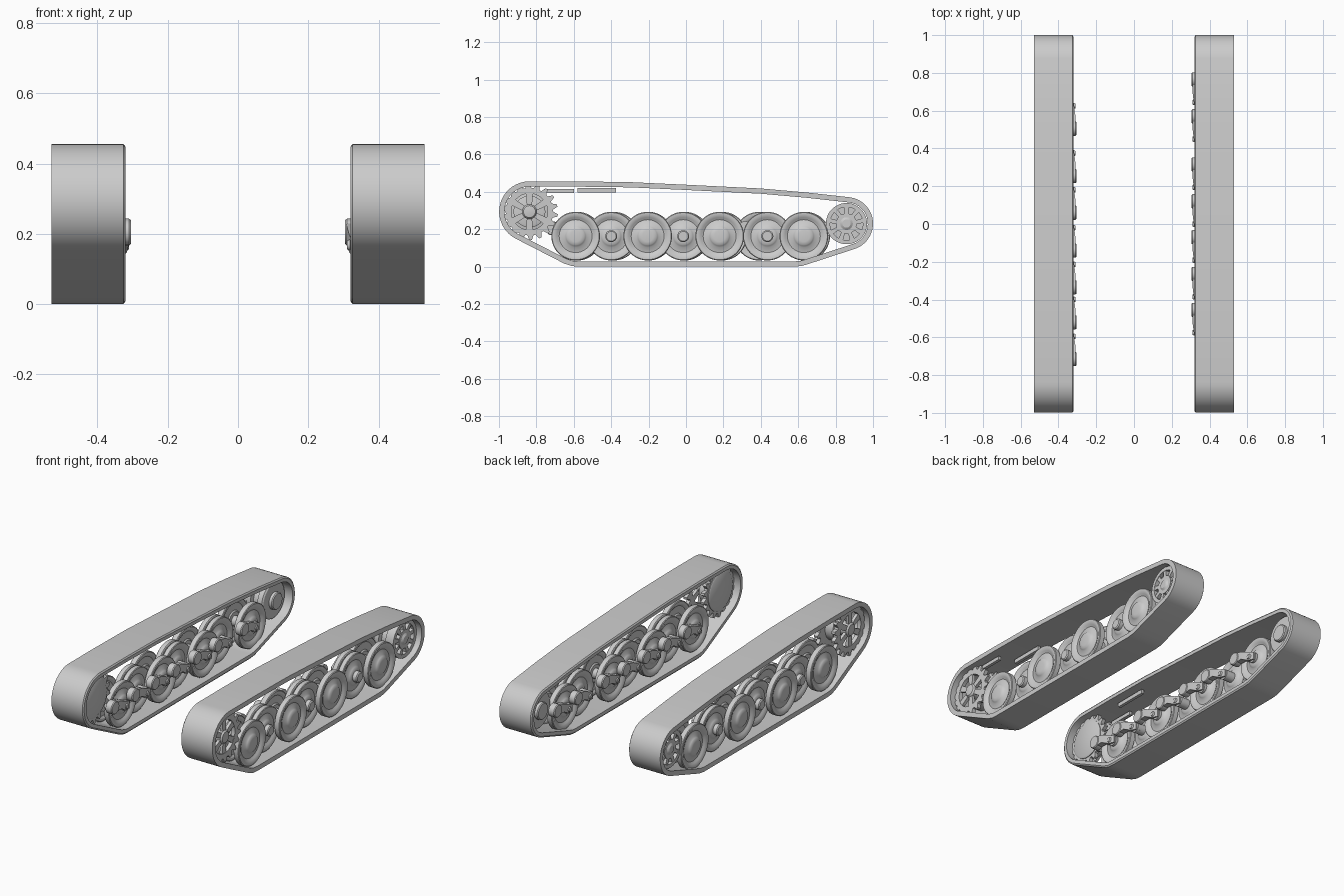
import bpy
import bmesh
from math import sin, cos, pi, radians
from mathutils import Vector

cube = bpy.data.objects.get("Cube")
if cube:
    bpy.data.objects.remove(cube)

grey = bpy.data.materials.new("track grey")
grey.use_nodes = True
colour = (0.6, 0.6, 0.6, 1)
grey.diffuse_color = colour
grey.node_tree.nodes["Principled BSDF"].inputs["Base Color"].default_value = colour


def loft(name, rings, closed=False):
    """Skin a row of equal cross-sections, capped unless the row is closed."""
    bm = bmesh.new()
    rows = [[bm.verts.new(p) for p in ring] for ring in rings]
    n = len(rows[0])
    pairs = list(zip(rows, rows[1:]))
    if closed:
        pairs.append((rows[-1], rows[0]))
    else:
        bm.faces.new(rows[0])
        bm.faces.new(rows[-1])
    for a, b in pairs:
        for i in range(n):
            j = (i + 1) % n
            bm.faces.new((a[i], a[j], b[j], b[i]))
    bmesh.ops.recalc_face_normals(bm, faces=bm.faces)
    mesh = bpy.data.meshes.new(name)
    bm.to_mesh(mesh)
    bm.free()
    mesh.materials.append(grey)
    ob = bpy.data.objects.new(name, mesh)
    bpy.context.collection.objects.link(ob)
    bpy.ops.object.select_all(action="DESELECT")
    ob.select_set(True)
    bpy.context.view_layer.objects.active = ob
    bpy.ops.object.shade_smooth_by_angle(angle=radians(32))
    return ob


def lathe(name, s, y, z, profile, sides=40):
    """Turn (x, radius) pairs about a cross axle."""
    loft(name, [[(s * x, y + r * cos(2 * pi * i / sides), z + r * sin(2 * pi * i / sides))
                 for i in range(sides)] for x, r in profile])


def ring_plate(name, s, y, z, x0, x1, inner, outers):
    """Flat ring whose outer radius follows the list, so it can carry teeth."""
    rings = []
    for i, r in enumerate(outers):
        c, d = cos(2 * pi * i / len(outers)), sin(2 * pi * i / len(outers))
        rings.append([(s * x, y + q * c, z + q * d)
                      for x, q in ((x0, inner), (x0, r), (x1, r), (x1, inner))])
    loft(name, rings, closed=True)


def spokes(name, s, y, z, x0, x1, r0, r1, w0, w1, count):
    for k in range(count):
        a = 2 * pi * k / count + pi / 2
        rings = []
        for r, w in ((r0, w0), (r1, w1)):
            rings.append([(s * x, y + r * cos(a) - t * sin(a), z + r * sin(a) + t * cos(a))
                          for x, t in ((x0, -w), (x1, -w), (x1, w), (x0, w))])
        loft(name, rings)


def bar(name, s, sections):
    """Box beam through (x, y, z, half width, half height) stations."""
    loft(name, [[(s * (x + i * w), y, z + j * h)
                 for i, j in ((-1, -1), (1, -1), (1, 1), (-1, 1))]
                for x, y, z, w, h in sections])


SPROCKET = (-0.837, 0.294)
IDLER = (0.858, 0.23)
AXLE_Z = 0.163


def arc(centre, radius, start, end, steps):
    return [Vector((centre[0] + radius * cos(radians(start + (end - start) * i / steps)),
                    centre[1] + radius * sin(radians(start + (end - start) * i / steps))))
            for i in range(steps + 1)]


def track_band(s):
    path = arc(SPROCKET, 0.162, 90, 243, 18)
    path += [Vector(p) for p in ((-0.65, 0.016), (-0.61, 0.003), (-0.57, 0), (0.58, 0),
                                 (0.62, 0.004), (0.66, 0.016))]
    path += arc(IDLER, 0.142, -71, 82, 18)
    path += [Vector(p) for p in ((0.65, 0.396), (0.4, 0.418), (0, 0.438),
                                 (-0.3, 0.452), (-0.6, 0.456))]
    rings = []
    for i, p in enumerate(path):
        a = (p - path[i - 1]).normalized()
        b = (path[(i + 1) % len(path)] - p).normalized()
        t = (a + b).normalized()
        inward = Vector((-t.y, t.x))
        section = ((0.32, 0.028), (0.32, 0.008), (0.326, 0), (0.53, 0), (0.53, 0.028))
        rings.append([(s * x, *(p + inward * d)) for x, d in section])
    loft("track_band", rings, closed=True)


def wheel(s, y, inner_x, outer_x):
    """One dished disc; outer_x is the side carrying the hub."""
    d = outer_x - inner_x
    stations = ((0, 0.05), (0.18, 0.058), (0.22, 0.1), (0, 0.112), (0, 0.125), (0.1, 0.13),
                (0.9, 0.13), (1, 0.126), (1, 0.112), (0.8, 0.1), (0.62, 0.088),
                (0.8, 0.06), (0.98, 0.052), (1.12, 0.046), (1.2, 0.03))
    lathe("road_wheel", s, y, AXLE_Z, [(inner_x + f * d, r) for f, r in stations], 48)


def swing_arm(s, y, direction):
    pivot = y + direction * 0.135
    bar("swing_arm", s, [(0.337, y - direction * 0.02, AXLE_Z, 0.015, 0.022),
                         (0.335, y + direction * 0.02, AXLE_Z + 0.01, 0.019, 0.026),
                         (0.328, y + direction * 0.075, 0.2, 0.019, 0.024),
                         (0.326, pivot, 0.205, 0.016, 0.03)])
    lathe("arm_pivot", s, pivot, 0.205, [(0.305, 0.034), (0.31, 0.038), (0.345, 0.038)], 20)
    lathe("arm_axle_cap", s, y + direction * 0.015, AXLE_Z + 0.005,
          [(0.31, 0.012), (0.318, 0.016), (0.34, 0.016)], 12)


def sprocket(s):
    y, z = SPROCKET
    teeth = [0.127, 0.127, 0.152, 0.152] * 18
    ring_plate("sprocket_outer_ring", s, y, z, 0.475, 0.498, 0.097, teeth)
    ring_plate("sprocket_inner_ring", s, y, z, 0.362, 0.385, 0.06, teeth)
    spokes("sprocket_spoke", s, y, z, 0.478, 0.496, 0.025, 0.104, 0.013, 0.019, 6)
    lathe("sprocket_hub", s, y, z, [(0.42, 0.04), (0.495, 0.04), (0.505, 0.032), (0.508, 0.012)], 24)
    lathe("sprocket_drum", s, y, z, [(0.352, 0.105), (0.358, 0.115), (0.385, 0.115),
                                    (0.39, 0.085), (0.44, 0.085), (0.445, 0.07)])


def idler(s):
    y, z = IDLER
    lathe("idler_body", s, y, z, [(0.34, 0.045), (0.345, 0.05), (0.362, 0.05), (0.364, 0.1),
                                 (0.37, 0.108), (0.4, 0.108), (0.405, 0.085), (0.44, 0.085),
                                 (0.445, 0.108), (0.475, 0.108), (0.475, 0.1)])
    ring_plate("idler_rim", s, y, z, 0.47, 0.498, 0.088, [0.11] * 48)
    ring_plate("idler_inner_ring", s, y, z, 0.47, 0.498, 0.03, [0.055] * 32)
    spokes("idler_spoke", s, y, z, 0.472, 0.495, 0.045, 0.095, 0.009, 0.013, 9)
    lathe("idler_cap", s, y, z, [(0.47, 0.034), (0.498, 0.034), (0.506, 0.022)], 24)


# Both running gears; the axles and arm direction differ from side to side
axles = {1: (-0.59, -0.4, -0.205, -0.015, 0.18, 0.435, 0.63),
         -1: (-0.58, -0.385, -0.2, -0.005, 0.195, 0.39, 0.64)}
for side in (1, -1):
    track_band(side)
    sprocket(side)
    idler(side)
    # Straddling wheels alternate with closely paired middle wheels
    for number, y in enumerate(axles[side]):
        if number % 2 == 0:
            wheel(side, y, 0.472, 0.508)
            wheel(side, y, 0.388, 0.352)
        else:
            wheel(side, y, 0.434, 0.466)
            wheel(side, y, 0.426, 0.394)
            lathe("middle_hub", side, y, AXLE_Z, [(0.45, 0.032), (0.495, 0.032), (0.5, 0.026)], 20)
        lathe("wheel_axle", side, y, AXLE_Z, [(0.33, 0.03), (0.48, 0.03)], 20)
        swing_arm(side, y, side)
    # Skid rails hanging beneath the upper run
    bar("rear_skid_rail", side, [(0.48, -0.76, 0.405, 0.009, 0.011), (0.48, -0.6, 0.405, 0.009, 0.011)])
    bar("front_skid_rail", side, [(0.38, -0.58, 0.408, 0.009, 0.012), (0.38, -0.375, 0.408, 0.009, 0.012)])
